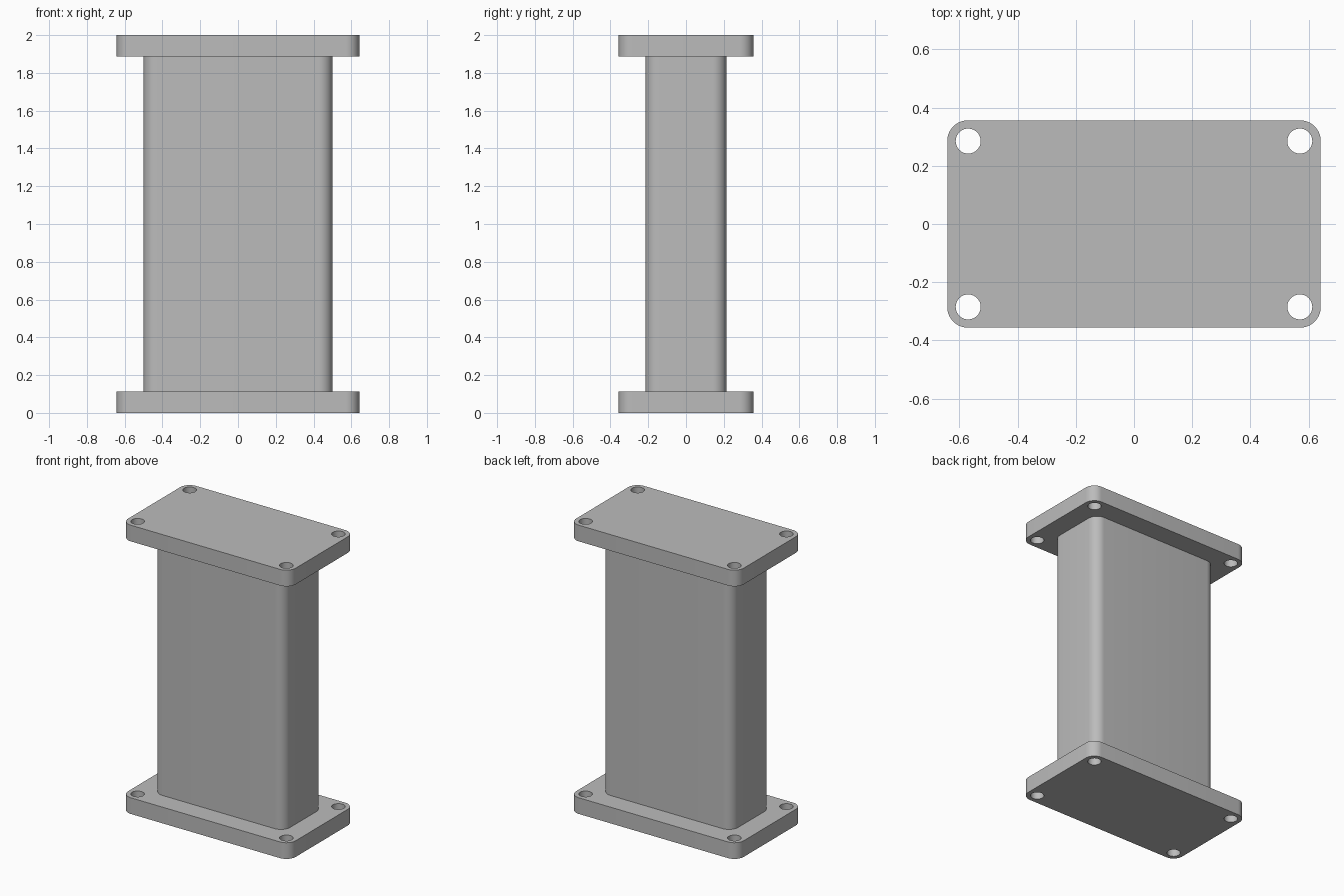
import bpy
import bmesh
from math import cos, sin, pi, radians

if "Cube" in bpy.data.objects:
    bpy.data.objects.remove(bpy.data.objects["Cube"], do_unlink=True)

HEIGHT = 2.0
PLATE_X, PLATE_Y, PLATE_Z = 1.284, 0.713, 0.112
COLUMN_X, COLUMN_Y = 1.0, 0.428
CORNER = 0.071
HOLE_X, HOLE_Y, HOLE_R = 0.57, 0.285, 0.043

# Single grey metal
grey = bpy.data.materials.new("plain grey")
grey.use_nodes = True
colour = (0.5, 0.5, 0.5, 1)
grey.diffuse_color = colour
grey.node_tree.nodes["Principled BSDF"].inputs["Base Color"].default_value = colour


def rounded_rectangle(width, depth, radius, steps=10):
    points = []
    for quarter, (sx, sy) in enumerate([(1, 1), (-1, 1), (-1, -1), (1, -1)]):
        cx, cy = sx * (width / 2 - radius), sy * (depth / 2 - radius)
        for i in range(steps + 1):
            a = (quarter + i / steps) * pi / 2
            points.append((cx + radius * cos(a), cy + radius * sin(a)))
    return points


def circle(cx, cy, radius, steps=40):
    angles = [2 * pi * i / steps for i in range(steps)]
    return [(cx + radius * cos(a), cy + radius * sin(a)) for a in angles]


def extruded_outline(name, loops, bottom, top):
    """Fill the first loop, leaving the others as holes, and extrude it up."""
    bm = bmesh.new()
    edges = []
    for loop in loops:
        verts = [bm.verts.new((x, y, bottom)) for x, y in loop]
        edges += [bm.edges.new((v, verts[i - 1])) for i, v in enumerate(verts)]
    bmesh.ops.triangle_fill(bm, edges=edges, use_beauty=True, normal=(0, 0, 1))
    result = bmesh.ops.extrude_face_region(bm, geom=bm.faces[:], use_keep_orig=True)
    raised = [g for g in result["geom"] if isinstance(g, bmesh.types.BMVert)]
    bmesh.ops.translate(bm, verts=raised, vec=(0, 0, top - bottom))
    bmesh.ops.recalc_face_normals(bm, faces=bm.faces[:])
    mesh = bpy.data.meshes.new(name)
    bm.to_mesh(mesh)
    bm.free()
    mesh.materials.append(grey)
    obj = bpy.data.objects.new(name, mesh)
    bpy.context.collection.objects.link(obj)
    bpy.ops.object.select_all(action="DESELECT")
    obj.select_set(True)
    bpy.context.view_layer.objects.active = obj
    bpy.ops.object.shade_smooth_by_angle(angle=radians(30))
    return obj


# End plates with a bolt hole through each corner
plate_loops = [rounded_rectangle(PLATE_X, PLATE_Y, CORNER)]
plate_loops += [circle(sx * HOLE_X, sy * HOLE_Y, HOLE_R)
                for sx in (-1, 1) for sy in (-1, 1)]
extruded_outline("bottom_plate", plate_loops, 0, PLATE_Z)
extruded_outline("top_plate", plate_loops, HEIGHT - PLATE_Z, HEIGHT)

# Rounded column, sunk slightly into both plates
SINK = 0.01
extruded_outline("column", [rounded_rectangle(COLUMN_X, COLUMN_Y, CORNER)],
                 PLATE_Z - SINK, HEIGHT - PLATE_Z + SINK)
